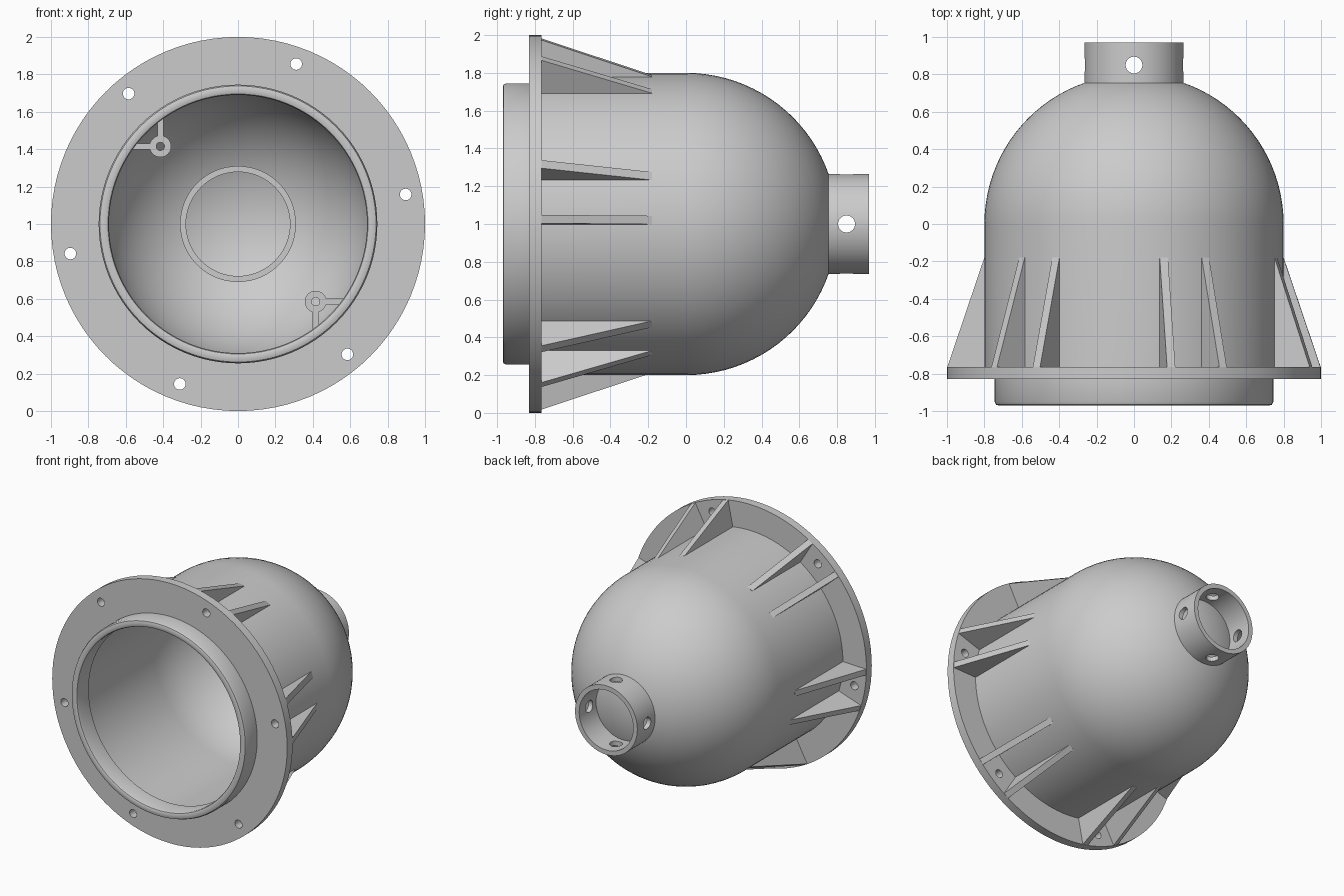
import bpy, bmesh
from math import sin, cos, pi, radians, sqrt, asin
from mathutils import Matrix, Vector

if "Cube" in bpy.data.objects:
    bpy.data.objects.remove(bpy.data.objects["Cube"], do_unlink=True)

grey = bpy.data.materials.new("plain_grey")
grey.use_nodes = True
COLOR = (0.6, 0.6, 0.6, 1)
grey.diffuse_color = COLOR
grey.node_tree.nodes["Principled BSDF"].inputs["Base Color"].default_value = COLOR

CENTRE = Matrix.Translation((0, 0, 1))
FLANGE_BACK = -0.765
OUTER, INNER = 0.8, 0.72


def finish(name, bm):
    bmesh.ops.recalc_face_normals(bm, faces=bm.faces)
    bm.transform(CENTRE)
    mesh = bpy.data.meshes.new(name)
    bm.to_mesh(mesh)
    bm.free()
    mesh.materials.append(grey)
    obj = bpy.data.objects.new(name, mesh)
    bpy.context.collection.objects.link(obj)
    return obj


def activate(obj):
    bpy.ops.object.select_all(action="DESELECT")
    obj.select_set(True)
    bpy.context.view_layer.objects.active = obj


def smooth(obj):
    activate(obj)
    bpy.ops.object.shade_smooth_by_angle(angle=radians(25))


def lathe(name, profile, closed=True, steps=96):
    """Turn (radius, y) points about the y axis."""
    bm = bmesh.new()
    verts = [bm.verts.new((r, y, 0)) for r, y in profile]
    edges = [bm.edges.new(p) for p in zip(verts, verts[1:])]
    if closed:
        edges.append(bm.edges.new((verts[-1], verts[0])))
    bmesh.ops.spin(bm, geom=verts + edges, cent=(0, 0, 0), axis=(0, 1, 0),
                   angle=2 * pi, steps=steps)
    bmesh.ops.remove_doubles(bm, verts=bm.verts, dist=1e-4)
    return finish(name, bm)


def prism(bm, points, offset):
    """Extrude a flat polygon along an offset."""
    face = bm.faces.new([bm.verts.new(p) for p in points])
    made = bmesh.ops.extrude_face_region(bm, geom=[face])["geom"]
    # Keep the starting face as the closing cap
    bmesh.ops.translate(bm, vec=offset,
                        verts=[v for v in made if isinstance(v, bmesh.types.BMVert)])
    if not face.is_valid:
        bmesh.ops.holes_fill(bm, edges=bm.edges)


def drill(obj, holes, axis_turn, radius, length):
    """Cut round holes at the given positions."""
    bm = bmesh.new()
    for place, turn in zip(holes, axis_turn):
        bmesh.ops.create_cone(bm, cap_ends=True, segments=24, radius1=radius,
                              radius2=radius, depth=length,
                              matrix=Matrix.Translation(place) @ turn)
    cutter = finish("hole_cutter", bm)
    cutter.hide_render = True
    activate(obj)
    mod = obj.modifiers.new("holes", "BOOLEAN")
    mod.operation, mod.solver, mod.object = "DIFFERENCE", "EXACT", cutter
    bpy.ops.object.modifier_apply(modifier=mod.name)
    bpy.data.objects.remove(cutter, do_unlink=True)


def arc(radius, steps=24):
    return [(radius * cos(i * pi / 2 / steps), radius * sin(i * pi / 2 / steps))
            for i in range(steps + 1)]


ALONG_Y = Matrix.Rotation(pi / 2, 4, "X")
ALONG_X = Matrix.Rotation(pi / 2, 4, "Y")

# Domed shell with front spigot and mounting flange
lip = [(0.69, -0.955), (0.695, -0.966), (0.705, -0.97), (0.725, -0.97),
       (0.738, -0.966), (0.745, -0.95)]
flange = [(0.745, -0.83), (1, -0.83), (1, FLANGE_BACK), (OUTER, FLANGE_BACK)]
inside = arc(INNER)[::-1] + [(INNER, -0.83), (0.69, -0.83)]
shell = lathe("domed_shell", lip + flange + arc(OUTER) + inside, closed=True)
hole_angles = [radians(10 + 60 * i) for i in range(6)]
drill(shell, [Vector((0.91 * cos(a), -0.8, 0.91 * sin(a))) for a in hole_angles],
      [ALONG_Y] * 6, 0.031, 0.3)
smooth(shell)

# Rear collar with four cross holes
collar = lathe("rear_collar", [(0.23, 0.75), (0.265, 0.73), (0.265, 0.97), (0.23, 0.97)],
               steps=64)
drill(collar, [Vector((0, 0.85, 0))] * 2, [ALONG_X, Matrix.Identity(4)], 0.045, 1)
smooth(collar)

# Raised ring inside the dome
smooth(lathe("inner_ring", [(0.278, 0.7), (0.278, 0.6), (0.31, 0.6), (0.31, 0.7)], steps=64))

# Paired triangular ribs beside every flange hole
bm = bmesh.new()
THICK = 0.045
for a in hole_angles:
    for side in (-1, 1):
        b = a + side * radians(8.5)
        out = Vector((cos(b), 0, sin(b)))
        across = Vector((-sin(b), 0, cos(b))) * THICK
        outline = [(0.77, FLANGE_BACK), (0.998, FLANGE_BACK), (OUTER, -0.18), (0.77, -0.18)]
        prism(bm, [out * r + Vector((0, y, 0)) - across / 2 for r, y in outline], across)
finish("flange_ribs", bm)

# Two screw posts inside, each tied to the wall by two webs
POST_FRONT = 0.1
for name, s in (("upper_post", -1), ("lower_post", 1)):
    px, pz = 0.415 * s, -0.415 * s
    post = lathe(name, [(0.022, POST_FRONT), (0.058, POST_FRONT), (0.058, 0.47), (0.022, 0.47)],
                 steps=32)
    post.location = (px, 0, pz)
    smooth(post)
    bm = bmesh.new()
    reach = 0.74 * cos(asin(0.415 / 0.74))
    for horizontal in (True, False):
        a, b = 0.415 + 0.04, reach
        deep = sqrt(INNER ** 2 - 0.415 ** 2 - a ** 2)
        outline = [(a, POST_FRONT), (b, POST_FRONT), (b, 0.12), (a, deep + 0.03)]
        half = 0.016
        if horizontal:
            points = [Vector((s * u, y, pz - half)) for u, y in outline]
            prism(bm, points, Vector((0, 0, 2 * half)))
        else:
            points = [Vector((px - half, y, -s * u)) for u, y in outline]
            prism(bm, points, Vector((2 * half, 0, 0)))
    finish(name + "_webs", bm)
